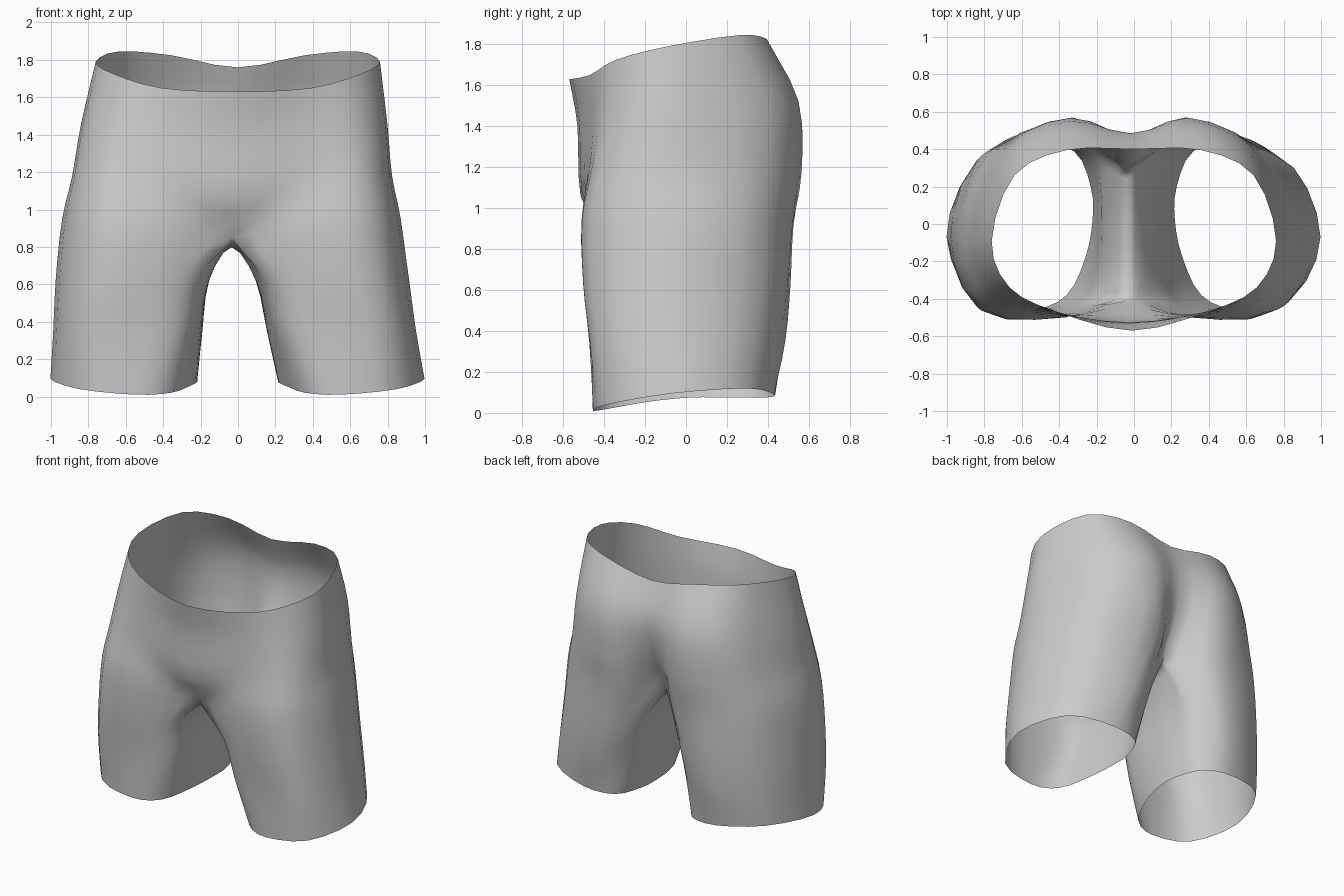
import bpy, bmesh, math
from mathutils import Vector

if "Cube" in bpy.data.objects:
    bpy.data.objects.remove(bpy.data.objects["Cube"])

SUB = 3   # spline steps between neighbouring profile points


def pts(xy, z):
    """(x, y) pairs plus one height, or one height per point."""
    zs = z if isinstance(z, (list, tuple)) else [z] * len(xy)
    return [Vector((x, y, h)) for (x, y), h in zip(xy, zs)]


def spline(p, before, after):
    """Catmull-Rom curve through p, with one guide point beyond each end."""
    q = [before] + p + [after]
    out = []
    for i in range(1, len(q) - 2):
        a, b, c, d = q[i - 1:i + 3]
        for k in range(SUB):
            t = k / SUB
            out.append(0.5 * (2 * b + (c - a) * t + (2 * a - 5 * b + 4 * c - d) * t * t
                              + (3 * b - a - 3 * c + d) * t ** 3))
    return out + [p[-1].copy()]


def flip(v):
    return Vector((-v.x, v.y, v.z))


# Half profiles of the hips: front centre -> side -> back centre
waist = pts([(0, -.57), (.40, -.47), (.66, -.34), (.76, -.09), (.64, .26), (.36, .395), (0, .40)],
            [1.63, 1.65, 1.725, 1.79, 1.845, 1.825, 1.76])
hip = pts([(0, -.53), (.40, -.47), (.70, -.37), (.82, -.08), (.65, .39), (.33, .55), (0, .485)],
          [1.40, 1.45, 1.45, 1.45, 1.49, 1.52, 1.49])
seat = pts([(0, -.515), (.40, -.48), (.73, -.42), (.855, -.08), (.69, .40), (.29, .565), (0, .42)],
           [1.06, 1.18, 1.18, 1.18, 1.18, 1.18, 1.2])
fork = pts([(0, -.41), (.34, -.50), (.75, -.465), (.905, -.07), (.73, .395), (.26, .525), (0, .29)],
           [.85, .92, .95, .95, .95, .92, .93])
# Saddle between the legs, back -> front
saddle = pts([(0, .14), (0, -.06), (0, -.25)], [.85, .81, .80])

# Closed leg profiles: same seven columns, then three on the inner thigh
thigh = pts([(.20, -.41), (.42, -.49), (.79, -.46), (.945, -.07), (.78, .37), (.38, .51), (.165, .37),
             (.13, .18), (.125, -.03), (.135, -.25)], .62)
knee = pts([(.27, -.40), (.48, -.465), (.83, -.43), (.97, -.07), (.83, .33), (.46, .485), (.24, .37),
            (.18, .20), (.175, 0), (.20, -.22)], .35)
hem = pts([(.36, -.38), (.55, -.455), (.85, -.39), (1.0, -.07), (.86, .30), (.55, .43), (.32, .39),
           (.23, .20), (.22, .02), (.26, -.18)],
          [.02, .01, .04, .095, .12, .09, .075, .075, .075, .055])

torso = [spline(r, flip(r[1]), flip(r[-2])) for r in (waist, hip, seat, fork)]
n = len(torso[0])
inner = [fork[-1]] + saddle + [fork[0]]
strip = spline(inner, seat[-1], seat[0])[1:-1]
legs = [spline(r + [r[0]], r[-1], r[1])[:-1] for r in (thigh, knee, hem)]


def loft(column, before=None):
    return spline(column, before or 2 * column[0] - column[1], 2 * column[-1] - column[-2])


# Run a smooth curve down each column; the saddle arches over to the other leg
outer_cols = [loft([r[i] for r in torso + legs]) for i in range(n)]
inner_cols = [loft([strip[i]] + [r[n + i] for r in legs], flip(legs[0][n + i]))
              for i in range(len(strip))]
split = (len(torso) - 1) * SUB
for col in (outer_cols[0], outer_cols[-1]):
    for v in col[:split + 1]:
        v.x = 0

bm = bmesh.new()
for side in (1, -1):
    def add(v):
        # slight sideways lean of the worn cloth
        lean = -.035 * math.sin(math.pi * min(max((v.z - .05) / 1.75, 0), 1))
        return bm.verts.new((side * v.x + lean, v.y, v.z))

    outer = [[add(v) for v in c] for c in outer_cols]
    inside = [[add(v) for v in c] for c in inner_cols]

    def skin(a, b):
        for k in range(len(a) - 1):
            f = [a[k], b[k], b[k + 1], a[k + 1]]
            bm.faces.new(f[::-side])

    for a, b in zip(outer, outer[1:]):
        skin(a, b)
    ring = [outer[-1][split:]] + inside + [outer[0][split:]]
    for a, b in zip(ring, ring[1:]):
        skin(a, b)

# Join the two halves along the centre seam
bmesh.ops.remove_doubles(bm, verts=bm.verts, dist=.0005)
bmesh.ops.recalc_face_normals(bm, faces=bm.faces)
for f in bm.faces:
    f.smooth = True
mesh = bpy.data.meshes.new("shorts")
bm.to_mesh(mesh)
bm.free()
shorts = bpy.data.objects.new("shorts", mesh)
bpy.context.collection.objects.link(shorts)
